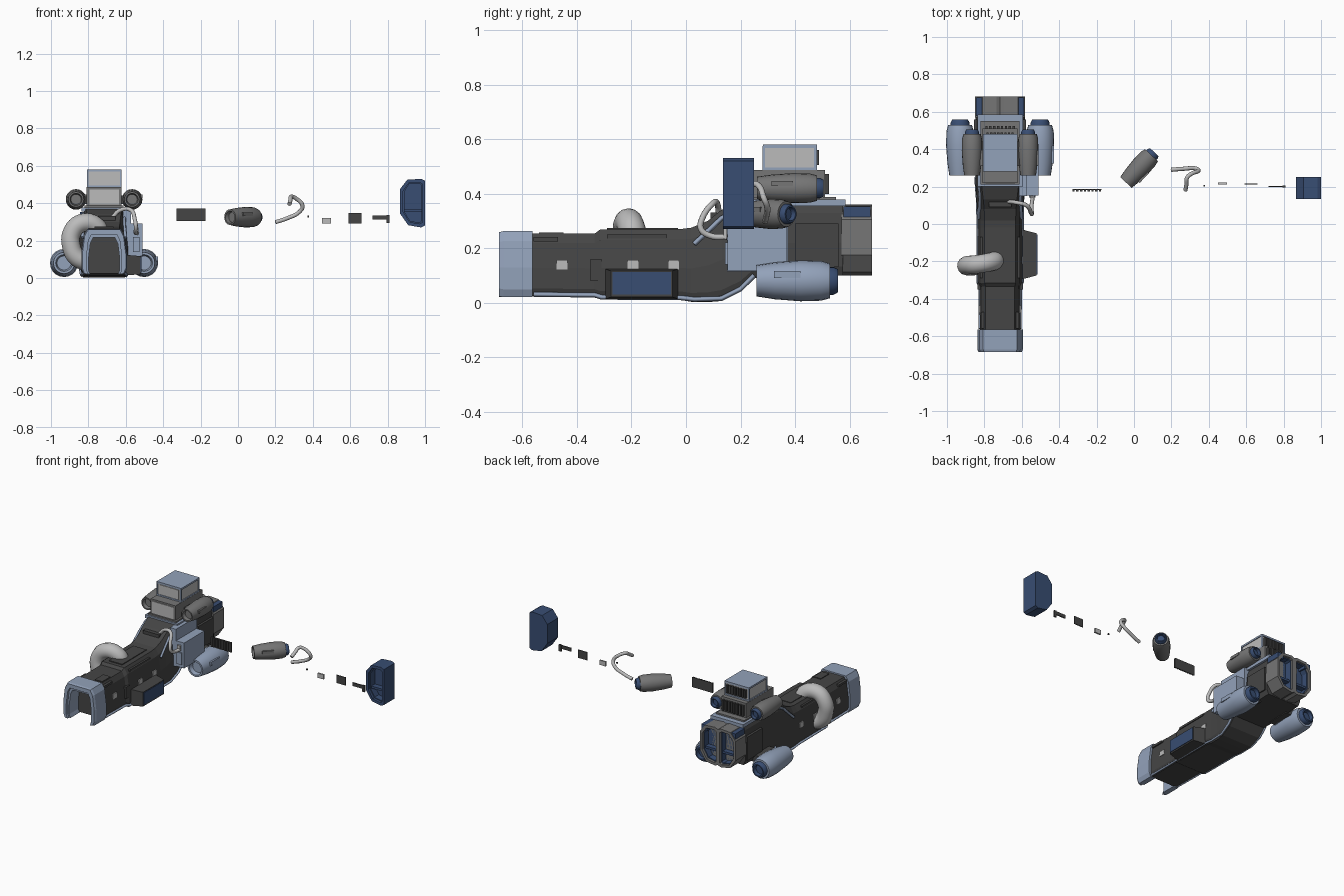
import bpy, bmesh, math
from mathutils import Vector

if "Cube" in bpy.data.objects:
    bpy.data.objects.remove(bpy.data.objects["Cube"])

CX = -0.716  # centre line of the ship


def mat(name, r, g, b):
    m = bpy.data.materials.new(name)
    m.diffuse_color = (r, g, b, 1)
    m.use_nodes = True
    m.node_tree.nodes["Principled BSDF"].inputs["Base Color"].default_value = m.diffuse_color
    return m


STEEL = mat("steel_blue", .29, .36, .49)
NAVY = mat("navy", .04, .075, .17)
DARK = mat("dark_grey", .06, .06, .06)
MID = mat("mid_grey", .18, .18, .18)
PALE = mat("pale_grey", .5, .5, .5)


def finish(name, bm, m, smooth=None, loc=(0, 0, 0), rz=0):
    bmesh.ops.recalc_face_normals(bm, faces=bm.faces[:])
    me = bpy.data.meshes.new(name)
    bm.to_mesh(me)
    bm.free()
    if smooth:
        me.shade_smooth()
        me.set_sharp_from_angle(angle=math.radians(smooth))
    me.materials.append(m)
    ob = bpy.data.objects.new(name, me)
    ob.location = loc
    ob.rotation_euler.z = rz
    bpy.context.collection.objects.link(ob)
    return ob


def loft(name, rings, m, closed=False, smooth=None, **kw):
    """Skin rings of 3D points; ends are capped, or joined when closed."""
    bm = bmesh.new()
    vs = [[bm.verts.new(p) for p in r] for r in rings]
    n = len(vs[0])
    pairs = list(zip(vs, vs[1:])) + ([(vs[-1], vs[0])] if closed else [])
    for a, b in pairs:
        for i in range(n):
            j = (i + 1) % n
            bm.faces.new((a[i], a[j], b[j], b[i]))
    if not closed:
        bm.faces.new(vs[0])
        bm.faces.new(vs[-1])
    return finish(name, bm, m, smooth, **kw)


def box(name, x0, x1, y0, y1, z0, z1, m, taper=0):
    """Box; taper shrinks the +x face."""
    t = taper
    return loft(name, [[(x0, y0, z0), (x0, y1, z0), (x0, y1, z1), (x0, y0, z1)],
                       [(x1, y0 + t, z0 + t / 3), (x1, y1 - t, z0 + t / 3),
                        (x1, y1 - t, z1 - t / 3), (x1, y0 + t, z1 - t / 3)]], m)


def at_y(pts, y):
    return [(x, y, z) for x, z in pts]


def shrink(pts, k):
    cx = sum(p[0] for p in pts) / len(pts)
    cz = sum(p[1] for p in pts) / len(pts)
    return [(cx + (x - cx) * k, cz + (z - cz) * (1 - (1 - k) * .6)) for x, z in pts]


def arch(hw, ht, zb, zt):
    h = zt - zb
    right = [(hw * .9, zb), (hw, zb + .12 * h), (hw, zb + .45 * h),
             (ht + (hw - ht) * .6, zb + .85 * h), (ht, zt)]
    return [(CX + x, z) for x, z in right] + [(CX - x, z) for x, z in right[::-1]]


def tube(name, pts, r, m, res=3):
    cu = bpy.data.curves.new(name, 'CURVE')
    cu.dimensions = '3D'
    cu.bevel_depth, cu.bevel_resolution, cu.use_fill_caps = r, res, True
    cu.resolution_u = 6
    s = cu.splines.new('BEZIER' if res else 'POLY')
    if res:
        s.bezier_points.add(len(pts) - 1)
        for b, p in zip(s.bezier_points, pts):
            b.co = p
            b.handle_left_type = b.handle_right_type = 'AUTO'
    else:
        s.points.add(len(pts) - 1)
        for b, p in zip(s.points, pts):
            b.co = (*p, 1)
    cu.materials.append(m)
    ob = bpy.data.objects.new(name, cu)
    bpy.context.collection.objects.link(ob)


def lathe(name, prof, m, loc, rz=0, n=20):
    """Revolve (radius, y) points about the y axis."""
    rings = [[(r * math.cos(math.tau * i / n), y, r * math.sin(math.tau * i / n))
              for i in range(n)] for r, y in prof]
    loft(name, rings, m, smooth=35, loc=loc, rz=rz)


def pod(name, loc, rad, length, m, rz=0):
    R, L = rad, length
    lathe(name, [(R * .5, L * .1), (R * .6, 0), (R * .76, 0), (R * .9, L * .25), (R, L * .6),
                 (R * .97, L * .88), (R * .85, L)], m, loc, rz)
    lathe(name + "_nozzle", [(R * .68, L * .95), (R * .68, L * 1.05), (R * .56, L * 1.11),
                             (R * .45, L * 1.11), (R * .4, L * 1.02)], NAVY, loc, rz)
    d = Vector((-math.sin(rz), math.cos(rz), 0))
    side = Vector((d.y, -d.x, 0))
    c = Vector(loc) + d * L * .42 + side * R * .9 + Vector((0, 0, R * .3))
    o = box(name + "_hatch", -.006, .006, -L * .18, L * .18, -R * .17, R * .17, m)
    o.location, o.rotation_euler.z = c, rz


# Hull: lofted arch sections (y, bottom z, top z, half width, top half width)
stations = [(-.57, .025, .253, .108, .078), (-.335, .022, .253, .11, .078),
            (-.315, .012, .268, .12, .083), (-.02, .01, .27, .12, .083),
            (.02, .003, .275, .12, .083), (.08, .002, .30, .122, .085),
            (.13, .006, .34, .126, .09), (.2, .04, .368, .13, .098),
            (.25, .09, .37, .132, .1), (.575, .1, .37, .132, .1)]
loft("hull", [at_y(arch(w, t, zb, zt), y) for y, zb, zt, w, t in stations], DARK)

# Nose: inverted U collar with an inner lining
out, inn = arch(.122, .09, .02, .262), arch(.094, .068, .02, .232)
inn2 = arch(.083, .058, .02, .215)


def collar(name, o, i, y0, y1, m, cham=0):
    prof = o + i[::-1]
    prof2 = shrink(o, 1 - cham) + i[::-1]
    loft(name, [at_y(prof2, y0), at_y(prof, y0 + .015), at_y(prof, y1)], m)


collar("nose_collar", out, inn, -.685, -.563, STEEL, .05)
collar("nose_lining", inn, inn2, -.668, -.565, STEEL)

# Steel trim along the keel and the shoulder slope, windows and panels on both flanks
for s, side in ((1, "right"), (-1, "left")):
    X = lambda d: CX + s * d
    tube("keel_trim_" + side, [(X(.106), -.56, .03), (X(.108), -.335, .028), (X(.118), -.31, .02),
         (X(.118), -.02, .018), (X(.118), .03, .012), (X(.12), .13, .015),
         (X(.126), .2, .05), (X(.128), .25, .1)], .009, STEEL, 0)
    tube("shoulder_trim_" + side, [(X(.115), .03, .215), (X(.107), .13, .31),
         (X(.112), .2, .345)], .009, STEEL, 0)
    for k, y in enumerate((-.455, -.195, -.045)):
        d = .108 if k == 0 else .118
        box(f"window_{side}_{k}", *sorted((X(d - .02), X(d + .004))), y - .02, y + .02, .122, .156, PALE)
    for k, (y0, y1, z0, z1, d) in enumerate(((-.56, -.47, .225, .24, .098), (-.35, -.31, .08, .16, .118),
                                             (-.29, -.07, .236, .25, .103), (.4, .56, .13, .29, .135))):
        box(f"flank_panel_{side}_{k}", *sorted((X(d - .03), X(d + .004))), y0, y1, z0, z1, DARK)
    # Engine pods with their pylons
    pod("lower_pod_" + side, (X(.214), .258, .08), .075, .27, STEEL)
    box("lower_pylon_" + side, *sorted((X(.1), X(.2))), .32, .48, .09, .135, DARK)
    pod("upper_pod_" + side, (X(.15), .26, .42), .055, .22, MID)
    box("upper_pylon_" + side, *sorted((X(.08), X(.14))), .31, .44, .395, .44, DARK)

# Dorsal panels
box("dorsal_hatch", CX - .05, CX + .05, -.29, -.03, .26, .274, DARK)
box("dorsal_strip", CX + .02, CX + .075, -.54, -.45, .245, .258, DARK)
box("shoulder_hatch", CX - .06, CX + .06, .09, .13, .3, .33, DARK)

# Side locker with navy door
box("side_locker", CX + .1, CX + .196, -.3, -.025, .012, .125, DARK, .025)
box("side_locker_door", CX + .19, CX + .2, -.27, -.055, .03, .112, NAVY)

# Armour and equipment tank on the right flank
box("flank_armour", CX + .1, CX + .145, .15, .375, .115, .368, STEEL)
box("equipment_tank", CX + .14, CX + .205, .152, .37, .118, .29, STEEL)
box("tank_front_plate", CX + .155, CX + .19, .143, .155, .14, .22, STEEL)
box("tank_gauge", CX + .16, CX + .185, .138, .15, .235, .27, PALE)

# Roof plate and two-tier turret with rear grilles
box("roof_plate", CX - .122, CX + .122, .2, .585, .355, .378, STEEL)
box("roof_deck", CX - .105, CX + .105, .21, .55, .37, .388, MID)
for nm, hw, y0, y1, z0, z1, m in (("lower_turret", .093, .22, .51, .38, .486, MID),
                                  ("upper_turret", .087, .286, .474, .486, .575, PALE)):
    box(nm, CX - hw, CX + hw, y0, y1, z0, z1, m)
    box(nm + "_face", CX - hw + .014, CX + hw - .014, y0 - .004, y0 + .01, z0 + .012, z1 - .012, PALE)
    for i in range(8):
        x = CX - hw + .02 + i * (2 * hw - .04) / 7
        box(f"{nm}_slat_{i}", x - .006, x + .006, y1 - .005, y1 + .014, z0 + .018, z1 - .015, DARK)
box("turret_cap", CX - .092, CX + .092, .282, .48, .568, .58, STEEL)
box("turret_sill", CX - .092, CX + .092, .282, .48, .486, .495, STEEL)
for sx in (-1, 1):
    for y in (.286, .476):
        box("turret_post", CX + sx * .088 - .004, CX + sx * .088 + .004, y - .006, y + .004, .486, .575, STEEL)

# Half-round engine shells: flat inner side at u = 0, chamfered outer side
half = [(0, .01), (.02, 0), (.09, .012), (.134, .075), (.134, .205), (.095, .255), (.02, .26), (0, .25)]


def engine(name, cx, s, z, y_open, y_back, shell, insert):
    prof = [(cx + s * u, z + v) for u, v in half]
    inner = shrink(prof, .76)
    floor = y_open + (y_back - y_open) * .55
    loft(name, [at_y(prof, y_back), at_y(prof, y_open), at_y(inner, y_open), at_y(inner, floor)], shell)
    loft(name + "_floor", [at_y(shrink(prof, .78), floor), at_y(shrink(prof, .78), y_back * .9 + floor * .1)], insert)
    rim_in = shrink(prof, .68)
    d = .15 * (y_back - y_open)
    loft(name + "_rim", [at_y(inner, y_open + d), at_y(rim_in, y_open + d),
                         at_y(rim_in, floor), at_y(inner, floor)], insert, closed=True)
    xs = sorted((cx + s * .018, cx + s * .118))
    ys = sorted((y_open + d * 1.5, floor))
    box(name + "_crossbar", *xs, *ys, z + .085, z + .1, insert)


for s, side in ((1, "right"), (-1, "left")):
    engine("main_engine_" + side, CX, s, .1, .682, .57, MID, NAVY)
    xs = sorted((CX + s * .085, CX + s * .128))
    box("engine_corner_plate_" + side, *xs, .578, .676, .315, .352, NAVY)

# Thick pipe on the left and thin hose on the right
tube("thick_pipe", [(CX - .02, -.19, .22), (CX - .04, -.2, .275), (CX - .12, -.215, .292),
                    (CX - .172, -.22, .24), (CX - .175, -.225, .17),
                    (CX - .145, -.225, .11), (CX - .09, -.22, .085)], .05, PALE, 5)
tube("thin_hose", [(CX + .045, .12, .325), (CX + .085, .115, .362), (CX + .14, .1, .365),
                   (CX + .165, .06, .31), (CX + .17, .055, .27), (CX + .168, .09, .245),
                   (CX + .175, .15, .24)], .011, PALE)

# Loose spare parts laid out in a row to the right
box("loose_grille_back", -.33, -.175, .181, .186, .305, .372, DARK)
for i in range(8):
    x = -.323 + i * .0202
    box(f"loose_grille_slat_{i}", x - .006, x + .006, .174, .183, .307, .37, DARK)
pod("loose_pod", (-.043, .222, .325), .055, .2, MID, -math.radians(43))
tube("loose_hose", [(.2, .29, .298), (.26, .295, .318), (.33, .297, .355), (.345, .285, .385),
                    (.31, .27, .425), (.285, .25, .435), (.28, .21, .415), (.275, .18, .395)], .011, PALE)
box("loose_bolt", .371, .379, .2, .208, .324, .333, DARK)
box("loose_window", .45, .496, .21, .221, .29, .321, PALE)
box("loose_panel", .59, .66, .211, .217, .292, .346, DARK)
box("loose_bracket_arm", .72, .81, .197, .204, .312, .335, DARK)
box("loose_bracket_foot", .793, .811, .195, .206, .293, .337, DARK)
engine("loose_engine", 1.0, -1, .27, .135, .25, NAVY, NAVY)
